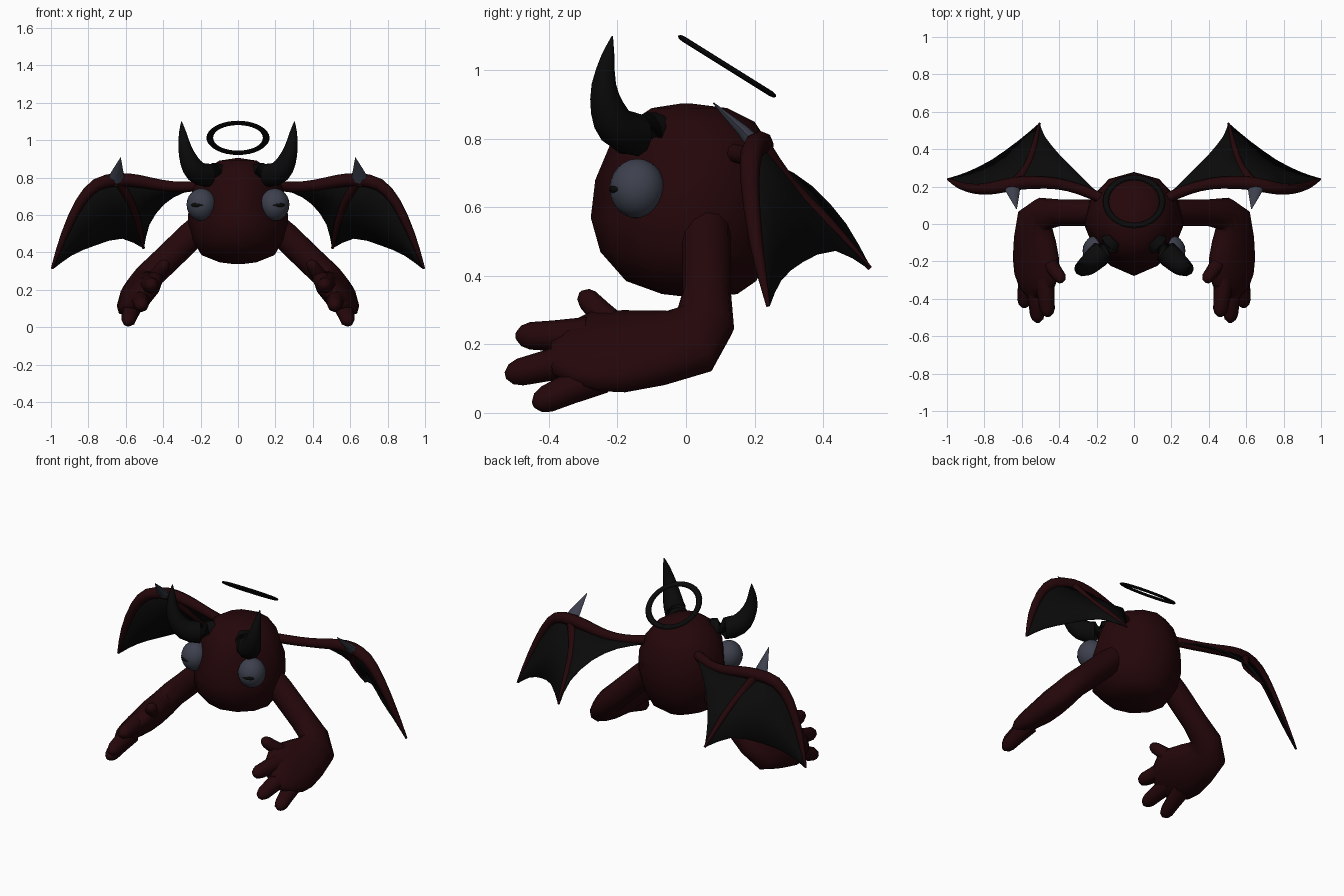
import bpy, bmesh, math
from mathutils import Vector

if "Cube" in bpy.data.objects:
    bpy.data.objects.remove(bpy.data.objects["Cube"])


def material(name, r, g, b):
    m = bpy.data.materials.new(name)
    m.diffuse_color = (r, g, b, 1)
    m.use_nodes = True
    m.node_tree.nodes["Principled BSDF"].inputs["Base Color"].default_value = m.diffuse_color
    return m


RED = material("dark_red", 0.018, 0.002, 0.003)
BLACK = material("near_black", 0.003, 0.003, 0.003)
GREY = material("slate", 0.047, 0.052, 0.075)


def finish(obj, mat, mirror=False, angle=60):
    obj.data.materials.append(mat)
    bpy.ops.object.select_all(action='DESELECT')
    obj.select_set(True)
    bpy.context.view_layer.objects.active = obj
    bpy.ops.object.shade_smooth_by_angle(angle=math.radians(angle))
    if mirror:
        obj.modifiers.new("Mirror", 'MIRROR')
    return obj


def mesh_object(name, bm):
    bmesh.ops.recalc_face_normals(bm, faces=bm.faces)
    me = bpy.data.meshes.new(name)
    bm.to_mesh(me)
    bm.free()
    obj = bpy.data.objects.new(name, me)
    bpy.context.collection.objects.link(obj)
    return obj


def smooth_path(pts):
    """Insert a curved midpoint between each pair of points."""
    p = [Vector(q) for q in pts]
    p = [2 * p[0] - p[1]] + p + [2 * p[-1] - p[-2]]
    out = []
    for a, b, c, d in zip(p, p[1:], p[2:], p[3:]):
        out += [b, (9 * (b + c) - a - d) / 16]
    return out + [p[-2]]


def sweep(name, pts, radii, mat, hint=(0, 1, 0), sides=10, mirror=True, axis=None):
    """Elliptical sections along a path; a radius pair is (along hint, across it)."""
    pts = [Vector(p) for p in pts]
    bm = bmesh.new()
    rings = []
    for i, p in enumerate(pts):
        if axis:
            t = Vector(axis)
        else:
            dirs = [(pts[j + 1] - pts[j]).normalized()
                    for j in (i - 1, i) if 0 <= j < len(pts) - 1]
            t = sum(dirs, Vector()).normalized()
        u = Vector(hint)
        u = (u - t * u.dot(t)).normalized()
        v = t.cross(u)
        a, b = radii[i] if isinstance(radii[i], tuple) else (radii[i], radii[i])
        rings.append([bm.verts.new(p + u * a * math.cos(k * math.tau / sides)
                                   + v * b * math.sin(k * math.tau / sides))
                      for k in range(sides)])
    for r0, r1 in zip(rings, rings[1:]):
        for k in range(sides):
            n = (k + 1) % sides
            bm.faces.new((r0[k], r0[n], r1[n], r1[k]))
    bm.faces.new(rings[0])
    bm.faces.new(rings[-1])
    return finish(mesh_object(name, bm), mat, mirror)


def ball(name, loc, size, mat):
    bm = bmesh.new()
    bmesh.ops.create_uvsphere(bm, u_segments=20, v_segments=12, radius=1)
    for v in bm.verts:
        v.co = Vector(a * b + c for a, b, c in zip(v.co, size, loc))
    return finish(mesh_object(name, bm), mat, True)


# Body: (z, y centre, x radius, y radius)
body = [(0.338, .04, .03, .03), (0.347, .04, .10, .11), (0.385, .015, .195, .19),
        (0.47, 0, .245, .25), (0.57, 0, .268, .278), (0.68, .005, .262, .27),
        (0.78, .012, .225, .235), (0.85, .02, .165, .18), (0.89, .01, .10, .11),
        (0.904, 0, .01, .01)]
obj = sweep("body", [(0, y, z) for z, y, _, _ in body], [(ry, rx) for _, _, rx, ry in body],
            RED, sides=12, mirror=False, axis=(0, 0, 1))
# Hollow the front corners of the body into shallow eye sockets
for v in obj.data.vertices:
    if v.co.y < -.05 and abs(v.co.x) > .08 and .55 < v.co.z < .8:
        k = .83 if .6 < v.co.z < .7 else .93
        v.co.x *= k
        v.co.y *= k

# Eyes and slit pupils
ball("eyes", (.196, -.142, .655), (.079, .081, .087), GREY)
ball("pupils", (.205, -.198, .653), (.046, .026, .017), BLACK)

# Horns
sweep("horns", smooth_path(
      [(.10, -.08, .822), (.165, -.145, .812), (.225, -.20, .833), (.262, -.23, .89),
       (.284, -.24, .96), (.296, -.228, 1.04), (.302, -.215, 1.10)]),
      [.055, .062, .064, .064, .06, .056, .05, .043, .036, .028, .02, .011, .002],
      BLACK, hint=(1, -1, 0))

# Halo: flattened tilted ring
bpy.ops.mesh.primitive_torus_add(major_segments=32, minor_segments=8, major_radius=.151,
                                 minor_radius=.018, location=(0, .12, 1.012),
                                 rotation=(math.radians(-32), 0, 0))
halo = bpy.context.object
halo.name = "halo"
halo.scale.z = 0.45
finish(halo, BLACK, angle=40)

# Arms: upper arm, elbow, then flattened forearm and palm
sweep("arms",
      [(.14, .06, .585), (.25, .06, .49), (.40, .06, .345), (.485, .055, .265),
       (.525, .01, .21), (.53, -.08, .19), (.525, -.18, .18), (.52, -.27, .18),
       (.52, -.34, .17), (.515, -.39, .165)],
      [(.07, .07), (.075, .072), (.075, .072), (.075, .09), (.078, .125), (.08, .135),
       (.075, .155), (.065, .155), (.055, .12), (.03, .07)],
      RED, hint=(.69, 0, .72), sides=12)

# Fingers and thumb: each a base and a tip
fingers = [("thumbs", (.46, -.20, .24), (.385, -.30, .345), .042),
           ("index_fingers", (.48, -.29, .225), (.46, -.485, .225), .05),
           ("middle_fingers", (.525, -.31, .16), (.515, -.515, .112), .05),
           ("little_fingers", (.565, -.25, .11), (.588, -.435, .028), .05)]
for name, base, tip, r in fingers:
    a, b = Vector(base), Vector(tip)
    sweep(name, [a.lerp(b, f) for f in (0, .5, .85, .98, 1.06)],
          [r * 1.1, r * .9, r * .8, r * .6, r * .2], RED, hint=(.69, 0, .72), sides=8)

# Wings: leading bone, rear finger bone, membrane strip, claw
lead = smooth_path(
    [(.18, .14, .758), (.29, .185, .75), (.41, .215, .758), (.53, .222, .78),
     (.64, .215, .788), (.755, .192, .762), (.845, .187, .665), (.927, .205, .495),
     (.995, .24, .312)])
trail = smooth_path(
    [(.18, .15, .735), (.29, .26, .722), (.395, .365, .66), (.475, .465, .55),
     (.505, .537, .422)])
trail += smooth_path(
    [trail[-1], (.62, .44, .475), (.76, .34, .44), (.89, .275, .385),
     (.99, .242, .312)])[1:]
sweep("wing_bones", lead,
      [.028, .028, .028, .028, .03, .032, .034, .035, .036, .035, .033, .03, .027,
       .024, .02, .014, .006], RED, sides=8)
sweep("wing_fingers", smooth_path([lead[8], (.575, .30, .672), (.535, .41, .56), trail[8]]),
      [.028, .024, .021, .019, .018, .014, .007], RED, sides=8)

bm = bmesh.new()
rows = []
for i, (a, b) in enumerate(zip(lead, trail)):
    mid = a.lerp(b, .5)
    sag = max(0, 1 - abs(i - 8) / 4)      # pull the strip onto the finger bone
    mid += (Vector((.553, .352, .617)) - lead[8].lerp(trail[8], .5)) * sag
    rows.append([bm.verts.new(p) for p in (a, mid, b)])
for r0, r1 in zip(rows, rows[1:]):
    for k in range(2):
        bm.faces.new((r0[k], r1[k], r1[k + 1], r0[k + 1]))
membrane = mesh_object("wing_membranes", bm)
solid = membrane.modifiers.new("Thickness", 'SOLIDIFY')
solid.thickness = 0.008
solid.offset = 0
finish(membrane, BLACK, True, angle=40)

sweep("wing_claws", [(.655, .21, .775), (.645, .165, .825), (.628, .08, .905)],
      [(.05, .026), (.034, .018), (.002, .002)], GREY, hint=(1, 0, 0), sides=8)
